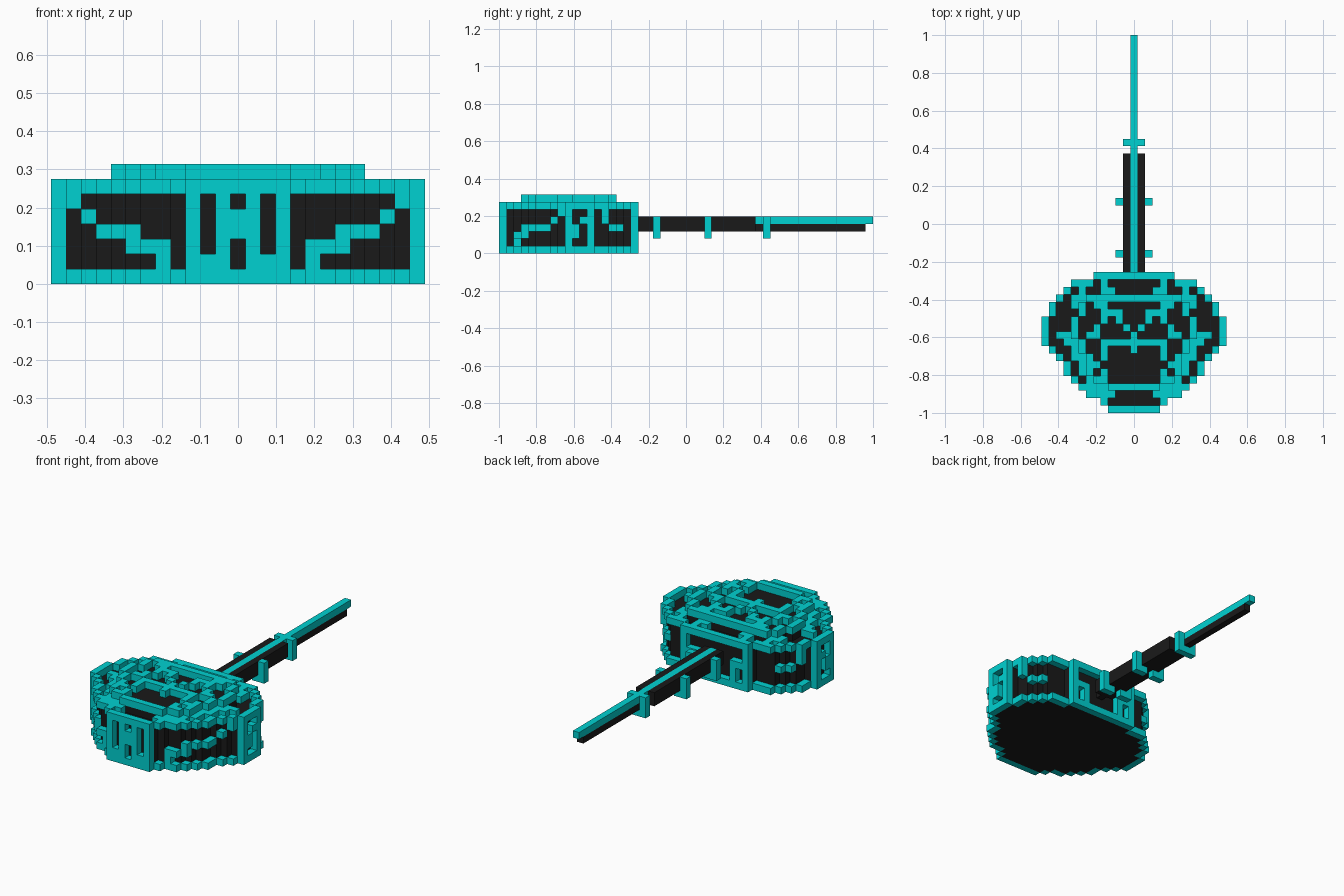
import bpy
import bmesh
from mathutils import Vector

if "Cube" in bpy.data.objects:
    bpy.data.objects.remove(bpy.data.objects["Cube"])

V = 2 / 51  # block size


def material(name, rgb):
    m = bpy.data.materials.new(name)
    m.use_nodes = True
    col = (*rgb, 1)
    m.diffuse_color = col
    m.node_tree.nodes["Principled BSDF"].inputs["Base Color"].default_value = col
    return m


TEAL = material("teal", (0.0, 0.64, 0.64))
BLACK = material("charcoal", (0.010, 0.010, 0.010))

parts = []       # (name, cells, material)
occupied = set()


def part(name, cells, mat):
    """Register a set of blocks, skipping any already taken."""
    cells = set(cells) - occupied
    occupied.update(cells)
    parts.append((name, cells, mat))


def box(x0, x1, y0, y1, z0, z1):
    return {(x, y, z) for x in range(x0, x1 + 1)
            for y in range(y0, y1 + 1) for z in range(z0, z1 + 1)}


def mirror(cells):
    return set(cells) | {(-x, y, z) for x, y, z in cells}


def outline(half_widths, first_row=0):
    return {(x, first_row + i) for i, h in enumerate(half_widths)
            for x in range(-h, h + 1)}


def rim(area):
    return {(x, y) for x, y in area
            if not {(x + 1, y), (x - 1, y), (x, y + 1), (x, y - 1)} <= area}


def lift(area, z0, z1):
    return {(x, y, z) for x, y in area for z in range(z0, z1 + 1)}


# Footprints, given as half widths row by row from front to back
head = outline([3, 4, 6, 7, 8, 9, 9, 10, 11, 12, 12, 12, 12, 11, 11, 10, 9, 8, 5])
cap = outline([3, 5, 6, 6, 6, 7, 7, 8, 8, 8, 7, 7, 6], 3)
head_rim, cap_rim = rim(head), rim(cap)

# Rims of the head
part("bottom_rim", lift(head_rim, 0, 0), TEAL)
part("top_rim", lift(head_rim, 6, 6), TEAL)
part("cap_rim", lift(cap_rim, 7, 7), TEAL)

# Upright corner pillars
part("pillars", mirror(box(3, 3, 0, 0, 1, 5) | box(12, 12, 9, 9, 1, 5)
                       | box(12, 12, 12, 12, 1, 5) | box(5, 5, 18, 18, 1, 5)), TEAL)

# Front grille
part("front_grille", mirror(box(1, 1, 0, 0, 1, 5) | box(2, 2, 0, 0, 1, 1)
                            | box(0, 0, 0, 0, 3, 4)), TEAL)

# Stepped trim on the curved walls: height -> columns in front, row -> heights behind
front_steps = {1: (5,), 2: (5, 6, 7), 3: (7, 8, 9), 4: (10,), 5: (11,)}
back_steps = {14: (4, 5), 15: (3,), 16: (3,)}
part("front_side_trim", {(x, y, z) for x, y in head_rim if 1 < y < 9
                         for z, cols in front_steps.items() if abs(x) in cols}, TEAL)
part("back_side_trim", {(x, y, z) for x, y in head_rim for z in back_steps.get(y, ())}, TEAL)

# Small trim on the flat side and back panels
part("side_panel_trim", mirror({(12, 10, 2), (12, 10, 3), (12, 11, 4)}), TEAL)
part("back_panel_trim", mirror(box(3, 3, 18, 18, 1, 3) | {(4, 18, 3)}), TEAL)

# Trim on the shoulder between the two rims: (column, row)
shoulder = [(10, 10), (9, 10), (9, 9), (8, 9), (8, 8), (7, 7), (7, 6), (7, 5), (8, 7),
            (6, 4), (6, 3), (5, 3), (4, 3), (4, 2), (3, 2),
            (7, 16), (7, 15), (8, 15), (8, 14), (4, 17), (3, 16), (4, 16)]
part("shoulder_trim", mirror({(x, y, 6) for x, y in shoulder}), TEAL)

# Trim on the cap
cap_trim = [(0, 9), (1, 9), (2, 9), (3, 9), (0, 8), (4, 9), (4, 8), (4, 7), (5, 6), (4, 5),
            (5, 10), (6, 10), (5, 11), (4, 12), (4, 13), (5, 14), (4, 14),
            (3, 13), (2, 12), (1, 11), (2, 13), (0, 10)]
part("cap_trim", mirror({(x, y, 7) for x, y in cap_trim}), TEAL)

# Dark body behind the trim
part("head_core", lift(head - head_rim, 0, 5), BLACK)
part("cap_core", lift(cap, 6, 6), BLACK)

# Handle
part("handle_stripe", box(0, 0, 19, 50, 4, 4), TEAL)
part("handle_shaft", box(0, 0, 18, 49, 3, 3), BLACK)
part("handle_clamps", mirror(box(2, 2, 21, 21, 2, 4) | box(2, 2, 28, 28, 2, 4)
                             | box(1, 1, 36, 36, 2, 4)
                             | box(1, 1, 21, 21, 2, 2) | box(1, 1, 28, 28, 2, 2)
                             | box(0, 0, 36, 36, 2, 2)), TEAL)
part("handle_grip", mirror(box(1, 1, 19, 34, 3, 4)), BLACK)

AXES = [Vector(a) for a in ((1, 0, 0), (0, 1, 0), (0, 0, 1))]


def build(name, cells, mat):
    """Mesh only the block faces that are open to the air."""
    bm = bmesh.new()
    for cell in sorted(cells):
        centre = Vector((cell[0], cell[1] - 25, cell[2] + 0.5))
        for i in range(3):
            for s in (1, -1):
                n = AXES[i] * s
                if tuple(int(c + d) for c, d in zip(cell, n)) in occupied:
                    continue
                u, w = AXES[(i + 1) % 3] * s, AXES[(i + 2) % 3]
                bm.faces.new([bm.verts.new((centre + (n + u * a + w * b) / 2) * V)
                              for a, b in ((-1, -1), (1, -1), (1, 1), (-1, 1))])
    bmesh.ops.remove_doubles(bm, verts=bm.verts, dist=V / 100)
    mesh = bpy.data.meshes.new(name)
    bm.to_mesh(mesh)
    bm.free()
    mesh.materials.append(mat)
    bpy.context.collection.objects.link(bpy.data.objects.new(name, mesh))


for p in parts:
    build(*p)
